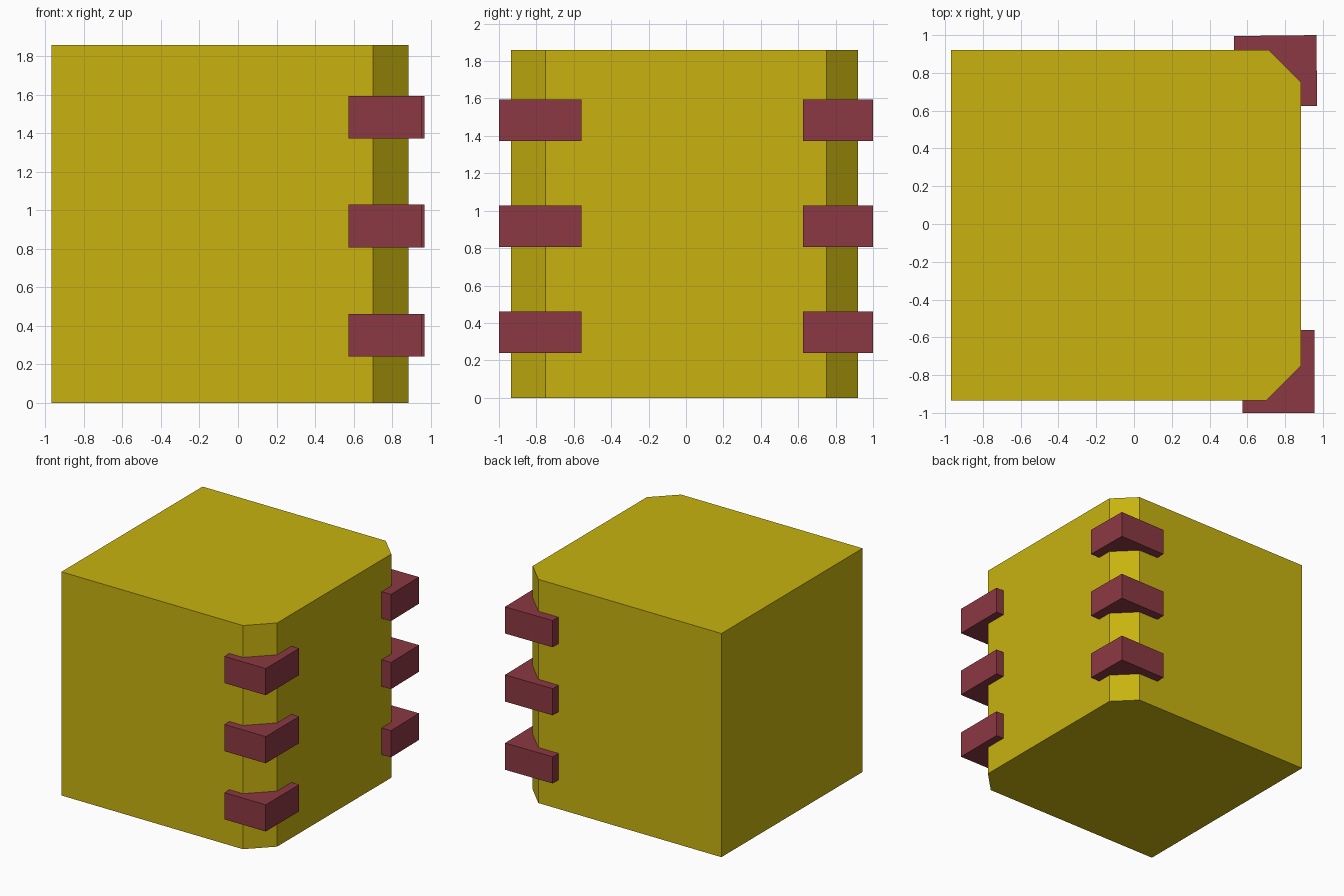
import bpy
import bmesh

if "Cube" in bpy.data.objects:
    bpy.data.objects.remove(bpy.data.objects["Cube"])


def material(name, color):
    mat = bpy.data.materials.new(name)
    mat.diffuse_color = (*color, 1)
    mat.use_nodes = True
    mat.node_tree.nodes["Principled BSDF"].inputs["Base Color"].default_value = mat.diffuse_color
    return mat


def prism(name, outline, z0, z1, mat):
    """Extrude a counter-clockwise plan outline from z0 to z1."""
    bm = bmesh.new()
    base = bm.faces.new([bm.verts.new((x, y, z0)) for x, y in outline])
    top = bmesh.ops.extrude_face_region(bm, geom=[base], use_keep_orig=True)["geom"]
    verts = [g for g in top if isinstance(g, bmesh.types.BMVert)]
    bmesh.ops.translate(bm, verts=verts, vec=(0, 0, z1 - z0))
    bmesh.ops.recalc_face_normals(bm, faces=bm.faces[:])
    mesh = bpy.data.meshes.new(name)
    bm.to_mesh(mesh)
    bm.free()
    mesh.materials.append(mat)
    obj = bpy.data.objects.new(name, mesh)
    bpy.context.collection.objects.link(obj)
    return obj


yellow = material("yellow", (0.58, 0.45, 0.005))
red = material("dark_red", (0.26, 0.04, 0.055))

# Main block with two chamfered vertical corners
prism("block_body", [(-0.97, -0.935), (0.70, -0.935), (0.885, -0.75),
                     (0.885, 0.75), (0.715, 0.92), (-0.97, 0.92)], 0, 1.86, yellow)

# Corner blocks, three up each chamfered corner, squaring it off
front_corner = [(0.575, -1), (0.955, -1), (0.955, -0.56), (0.575, -0.56)]
back_corner = [(0.53, 0.625), (0.97, 0.625), (0.965, 1), (0.53, 0.995)]
for i, z in enumerate((0.24, 0.807, 1.373)):
    prism(f"front_corner_block_{i + 1}", front_corner, z, z + 0.222, red)
    prism(f"back_corner_block_{i + 1}", back_corner, z, z + 0.222, red)
